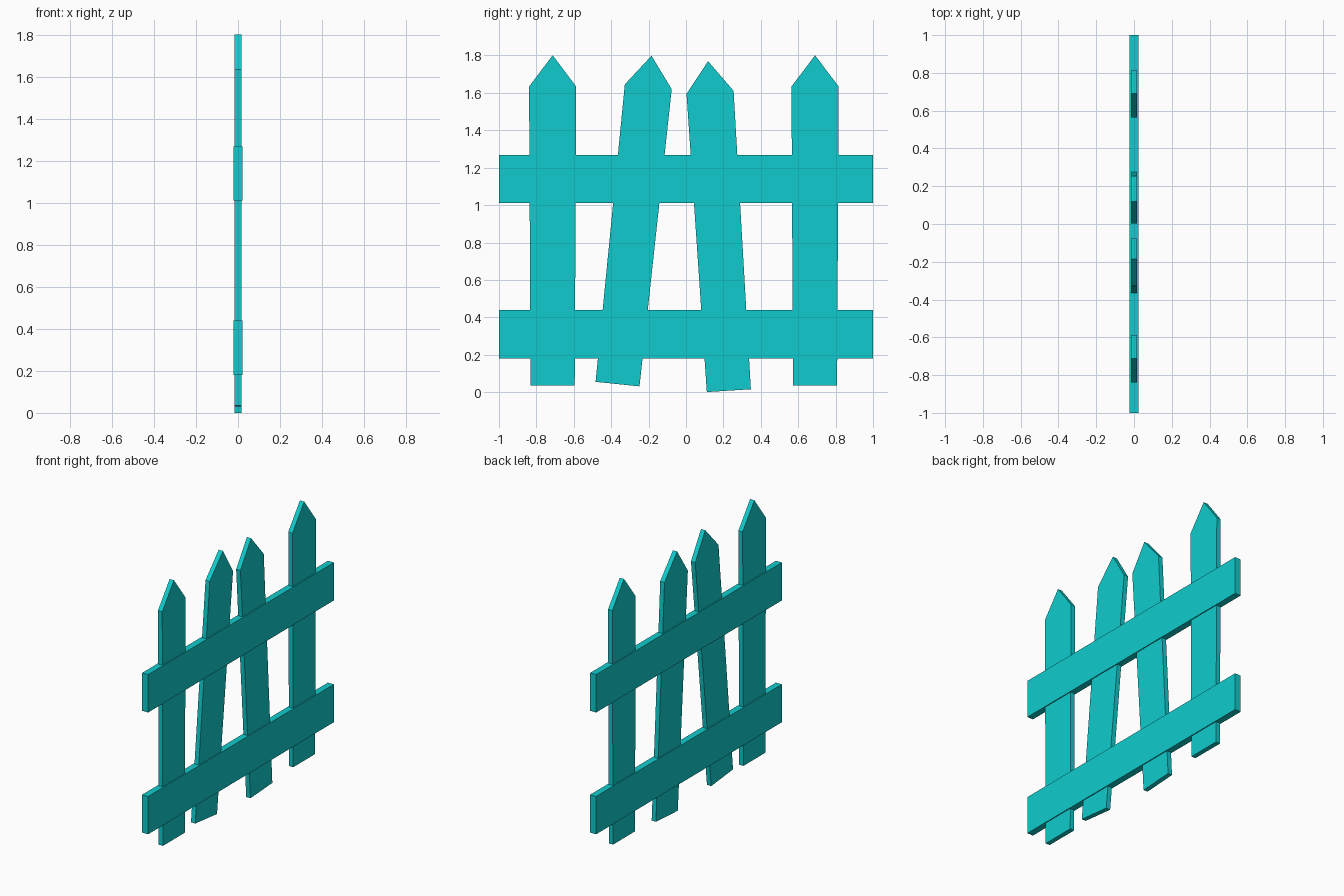
import bpy
import bmesh
from math import radians
from mathutils import Matrix

if "Cube" in bpy.data.objects:
    bpy.data.objects.remove(bpy.data.objects["Cube"])

RAIL_HALF = 0.0225     # half thickness of the rails
PICKET_HALF = 0.016    # half thickness of the pickets

paint = bpy.data.materials.new("turquoise_paint")
paint.diffuse_color = (0.005, 0.6, 0.61, 1)
paint.use_nodes = True
paint.node_tree.nodes["Principled BSDF"].inputs["Base Color"].default_value = paint.diffuse_color


def board(name, profile, half, matrix):
    """Extrude a (y, z) outline along x into a flat board."""
    bm = bmesh.new()
    face = bm.faces.new([bm.verts.new((-half, y, z)) for y, z in profile])
    grown = bmesh.ops.extrude_face_region(bm, geom=[face])["geom"]
    verts = [g for g in grown if isinstance(g, bmesh.types.BMVert)]
    bmesh.ops.translate(bm, verts=verts, vec=(2 * half, 0, 0))
    bmesh.ops.recalc_face_normals(bm, faces=bm.faces)
    mesh = bpy.data.meshes.new(name)
    bm.to_mesh(mesh)
    bm.free()
    mesh.materials.append(paint)
    obj = bpy.data.objects.new(name, mesh)
    obj.matrix_world = matrix
    bpy.context.collection.objects.link(obj)
    return obj


# Horizontal rails
rail = [(-1, -0.129), (1, -0.129), (1, 0.129), (-1, 0.129)]
for name, z in (("lower_rail", 0.31), ("upper_rail", 1.14)):
    board(name, rail, RAIL_HALF, Matrix.Translation((0, 0, z)))

# Pointed pickets, slightly wider at the top; the middle two lean
picket = [(-0.118, 0), (0.118, 0), (0.126, 1.598), (0, 1.765), (-0.126, 1.598)]
placements = [(-0.713, 0.036, 0), (-0.366, 0.043, 5.9),
              (0.229, 0.008, -3.6), (0.69, 0.036, 0)]
for i, (y, z, lean) in enumerate(placements, 1):
    board(f"picket_{i}", picket, PICKET_HALF,
          Matrix.Translation((0, y, z)) @ Matrix.Rotation(radians(-lean), 4, 'X'))
